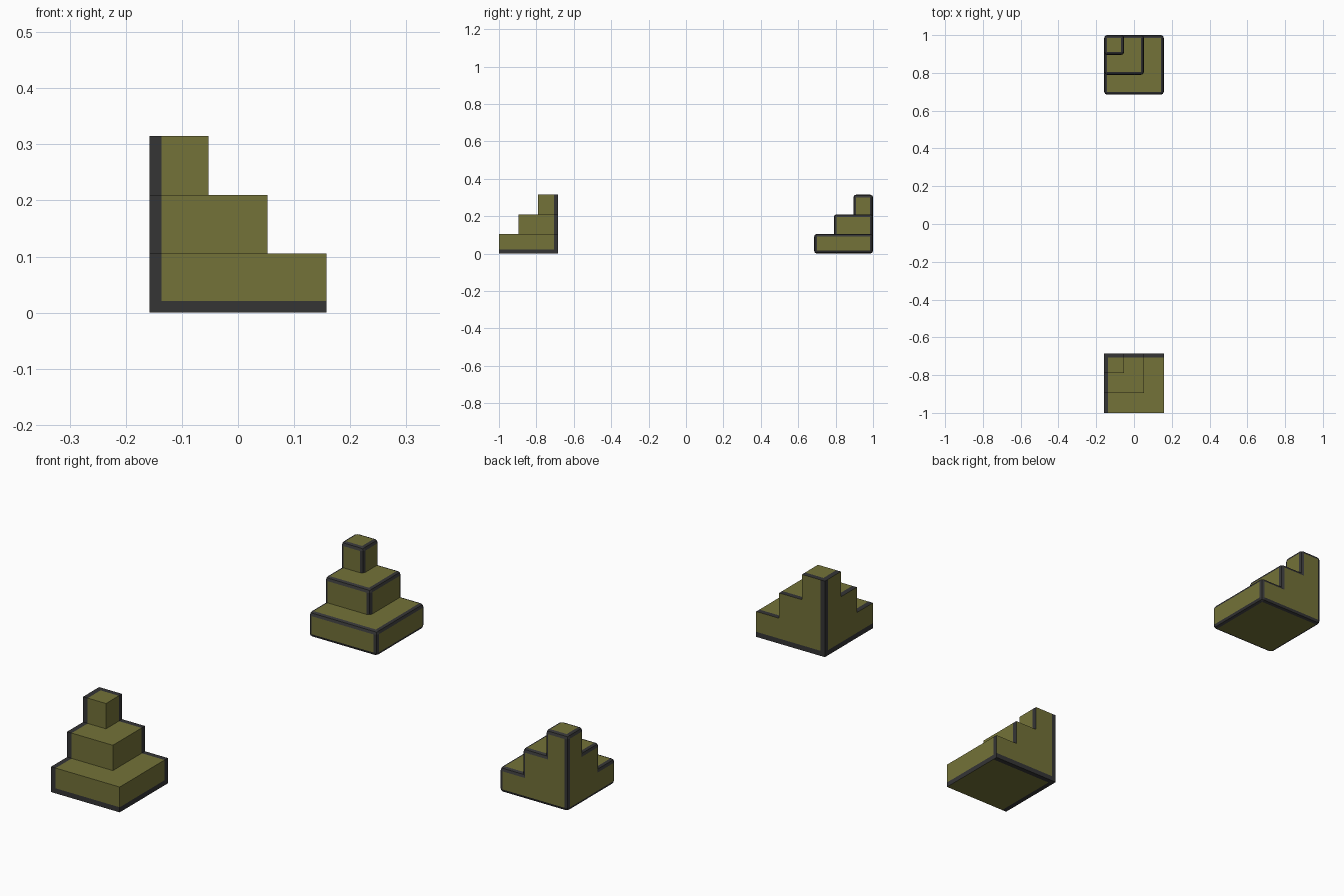
import bpy, bmesh, math
from mathutils import Vector

if "Cube" in bpy.data.objects:
    bpy.data.objects.remove(bpy.data.objects["Cube"])

SIZE = 0.315          # width, depth and height of one stepped corner
CELL = SIZE / 3
BAND = 0.021          # width of the dark painted border
BEVEL = 0.015


def material(name, colour):
    m = bpy.data.materials.new(name)
    m.diffuse_color = (*colour, 1)
    m.use_nodes = True
    m.node_tree.nodes["Principled BSDF"].inputs["Base Color"].default_value = m.diffuse_color
    return m


olive = material("olive", (0.172, 0.168, 0.04))
dark = material("charcoal", (0.035, 0.035, 0.036))


def stepped_corner(x0, y1):
    """Three cubic tiers stacked into the left back corner, outer skin only."""
    bm = bmesh.new()
    cells = {(i, j, k) for k in range(3) for i in range(3 - k) for j in range(3 - k)}
    for c in cells:
        for axis in range(3):
            for s in (-1, 1):
                n = list(c)
                n[axis] += s
                if tuple(n) in cells:
                    continue
                a, b = (axis + 1) % 3, (axis + 2) % 3
                verts = []
                for u, v in ((0, 0), (1, 0), (1, 1), (0, 1))[::s]:
                    p = list(c)
                    p[axis] += (s + 1) // 2
                    p[a] += u
                    p[b] += v
                    verts.append(bm.verts.new((x0 + p[0] * CELL, y1 - p[1] * CELL, p[2] * CELL)))
                bm.faces.new(verts)
    bmesh.ops.remove_doubles(bm, verts=bm.verts[:], dist=1e-4)
    bmesh.ops.dissolve_limit(bm, angle_limit=0.01, verts=bm.verts[:], edges=bm.edges[:])
    bmesh.ops.recalc_face_normals(bm, faces=bm.faces[:])
    return bm


def finish(bm, name):
    me = bpy.data.meshes.new(name)
    bm.to_mesh(me)
    bm.free()
    me.materials.append(olive)
    me.materials.append(dark)
    ob = bpy.data.objects.new(name, me)
    bpy.context.collection.objects.link(ob)


# front piece: sharp edges, dark border beside the left, back and bottom planes
left, back = -SIZE / 2, -1 + SIZE
bm = stepped_corner(left, back)
planes = [(Vector((1, 0, 0)), left), (Vector((0, -1, 0)), -back), (Vector((0, 0, 1)), 0)]
for n, d in planes:
    bmesh.ops.bisect_plane(bm, geom=bm.verts[:] + bm.edges[:] + bm.faces[:],
                           plane_co=n * (d + BAND), plane_no=n)
for f in bm.faces:
    c = f.calc_center_bounds()
    f.material_index = int(any(abs(f.normal.dot(n)) < 0.5 and c.dot(n) - d < BAND
                               for n, d in planes))
finish(bm, "sharp_stepped_corner")

# back piece: every outward edge bevelled in the dark colour
bm = stepped_corner(left, 1)
outer = [e for e in bm.edges if e.is_manifold and e.calc_face_angle_signed() > 0.5]
bmesh.ops.bevel(bm, geom=outer, offset=BEVEL, offset_type='OFFSET', segments=2,
                profile=0.5, affect='EDGES', material=1, clamp_overlap=True)
finish(bm, "bevelled_stepped_corner")
